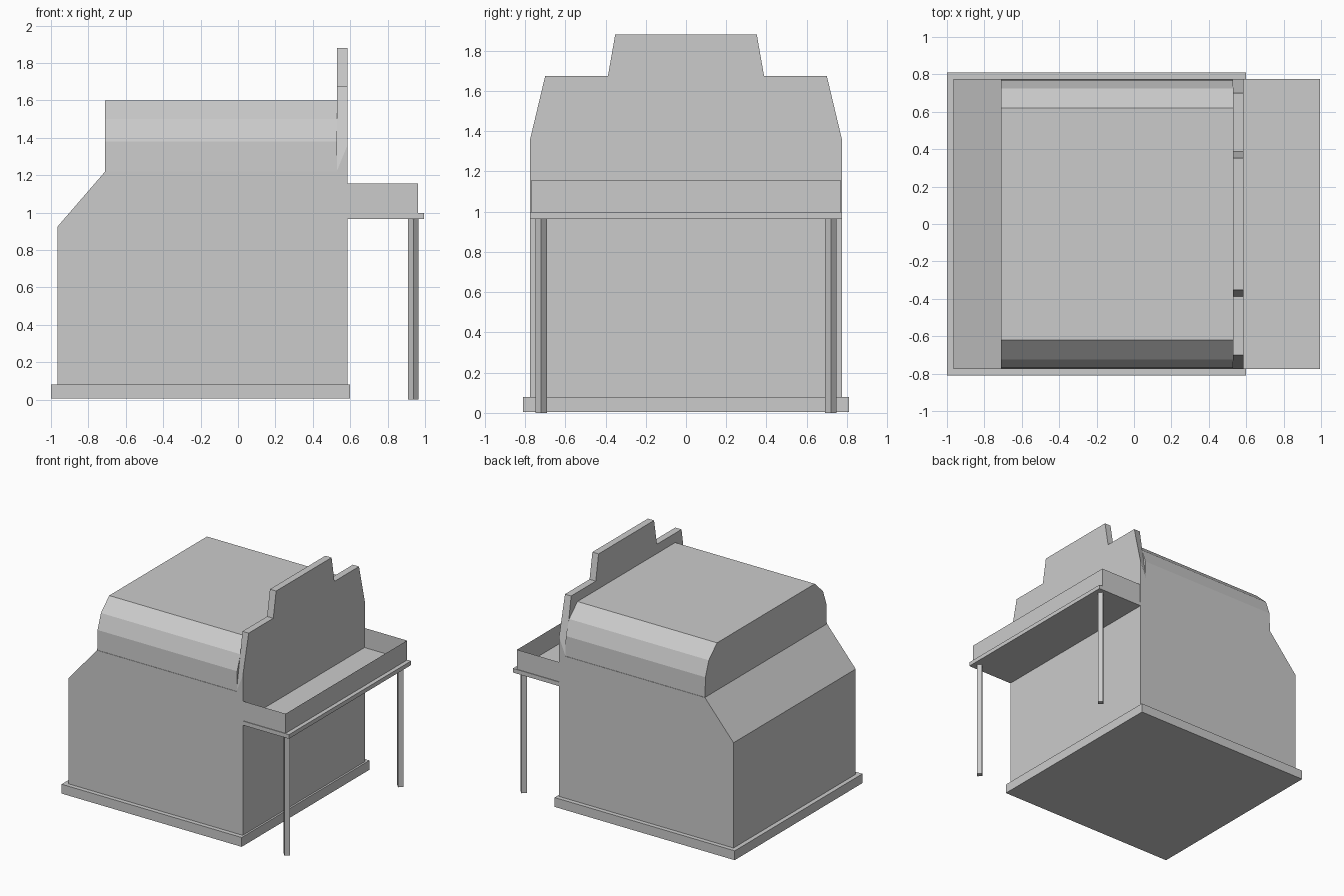
import bpy
import math

if "Cube" in bpy.data.objects:
    bpy.data.objects.remove(bpy.data.objects["Cube"])


def make(name, verts, faces):
    me = bpy.data.meshes.new(name)
    me.from_pydata(verts, [], faces)
    me.update()
    ob = bpy.data.objects.new(name, me)
    bpy.context.collection.objects.link(ob)
    return ob


def loft(name, a, b):
    """Closed solid between two matching outlines."""
    n = len(a)
    faces = [tuple(range(n))[::-1], tuple(range(n, 2 * n))]
    faces += [(i, (i + 1) % n, n + (i + 1) % n, n + i) for i in range(n)]
    ob = make(name, a + b, faces)
    bpy.context.view_layer.objects.active = ob
    ob.select_set(True)
    bpy.ops.object.mode_set(mode='EDIT')
    bpy.ops.mesh.select_all(action='SELECT')
    bpy.ops.mesh.normals_make_consistent(inside=False)
    bpy.ops.object.mode_set(mode='OBJECT')
    ob.select_set(False)
    return ob


def box(name, x0, x1, hy, z0, z1):
    ring = [(x0, -hy), (x1, -hy), (x1, hy), (x0, hy)]
    return loft(name, [(x, y, z0) for x, y in ring], [(x, y, z1) for x, y in ring])


def mirrored(half, x):
    """Outline in the yz plane from its right half, bottom to top."""
    return [(x, y, z) for y, z in half] + [(x, -y, z) for y, z in reversed(half)]


# Plinth
box("base_plinth", -1.0, 0.6, 0.81, 0.005, 0.08)

# Main body with sloped rear shoulder
side = [(-0.965, 0.08), (0.585, 0.08), (0.585, 1.22), (-0.71, 1.22), (-0.965, 0.925)]
loft("body", [(x, -0.775, z) for x, z in side], [(x, 0.775, z) for x, z in side])

# Faceted roof
roof = [(0.772, 1.22), (0.768, 1.38), (0.725, 1.5), (0.62, 1.6)]
loft("roof", mirrored(roof, -0.71), mirrored(roof, 0.53))

# Stepped facade; its side slope starts lower on the inner face
crown = [(0.70, 1.675), (0.388, 1.675), (0.352, 1.88)]
loft("facade",
     mirrored([(0.775, 1.22), (0.775, 1.225)] + crown, 0.53),
     mirrored([(0.775, 1.22), (0.775, 1.36)] + crown, 0.585))

# Counter slab and its thin open rim
box("counter", 0.585, 0.995, 0.775, 0.965, 0.998)
path = [(0.585, -0.77), (0.962, -0.77), (0.962, 0.77), (0.585, 0.77)]
make("counter_rim",
     [(x, y, 0.998) for x, y in path] + [(x, y, 1.155) for x, y in path],
     [(i, i + 1, i + 5, i + 4) for i in range(3)])

# Diamond-section legs
for name, s in (("front_leg", -1), ("back_leg", 1)):
    ring = [(0.938 + 0.028 * math.cos(k * math.pi / 2),
             s * 0.72 + 0.028 * math.sin(k * math.pi / 2)) for k in range(4)]
    loft(name, [(x, y, 0.0) for x, y in ring], [(x, y, 0.965) for x, y in ring])
